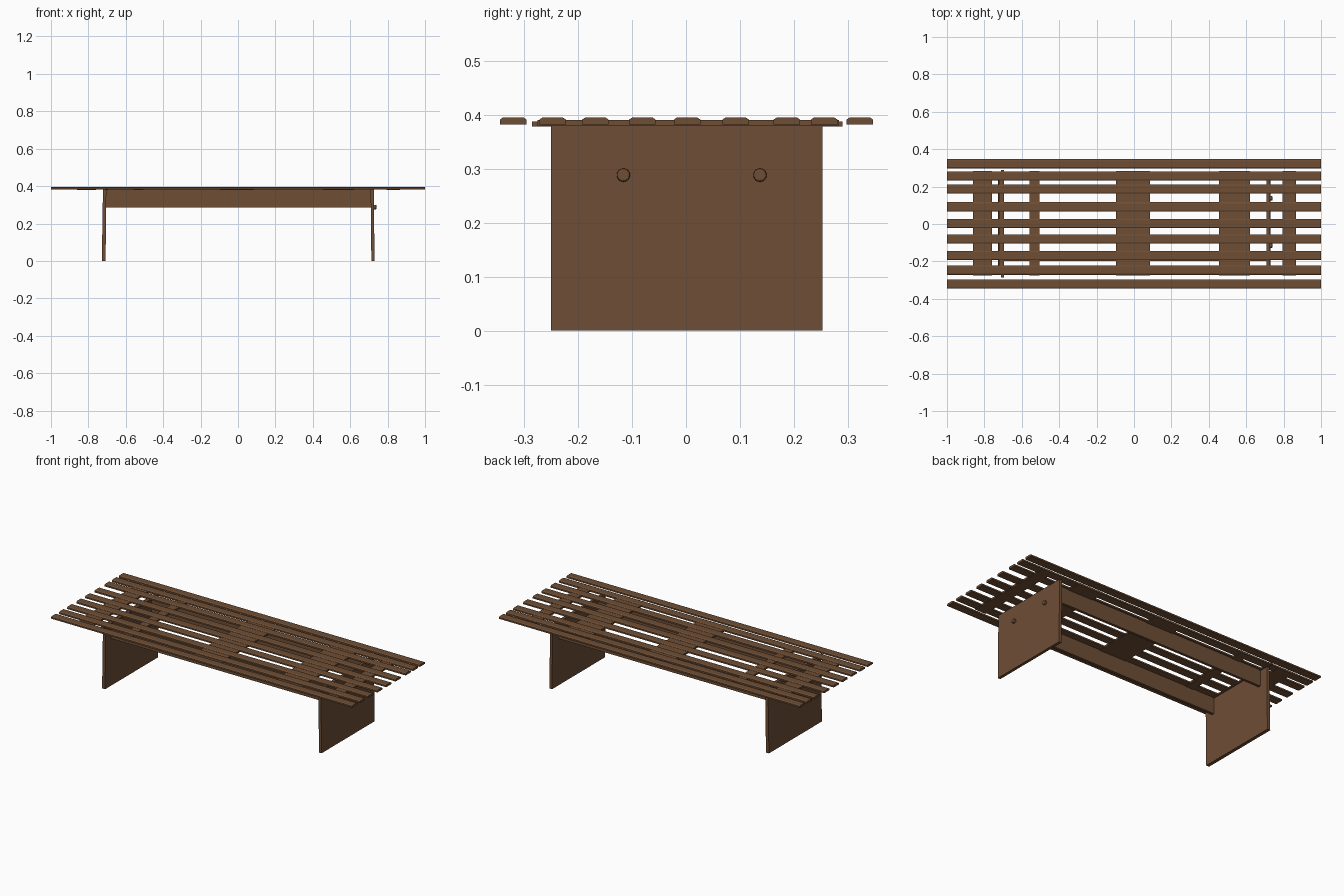
import bpy, bmesh, math

if "Cube" in bpy.data.objects:
    bpy.data.objects.remove(bpy.data.objects["Cube"])

wood = bpy.data.materials.new("brown_wood")
wood.diffuse_color = (0.156, 0.077, 0.036, 1)
wood.use_nodes = True
wood.node_tree.nodes["Principled BSDF"].inputs["Base Color"].default_value = wood.diffuse_color


def prism(name, profile, axis, a, b):
    """Extrude a 2D profile along x (profile = y,z) or along y (profile = x,z)."""
    bm = bmesh.new()
    place = (lambda p, t: (t, p[0], p[1])) if axis == "x" else (lambda p, t: (p[0], t, p[1]))
    ends = [[bm.verts.new(place(p, t)) for p in profile] for t in (a, b)]
    for ring in ends:
        bm.faces.new(ring)
    n = len(profile)
    for i in range(n):
        j = (i + 1) % n
        bm.faces.new((ends[0][i], ends[0][j], ends[1][j], ends[1][i]))
    bmesh.ops.recalc_face_normals(bm, faces=bm.faces)
    mesh = bpy.data.meshes.new(name)
    bm.to_mesh(mesh)
    bm.free()
    mesh.materials.append(wood)
    obj = bpy.data.objects.new(name, mesh)
    bpy.context.collection.objects.link(obj)
    return obj


def board(name, x0, x1, y0, y1, z0, z1):
    return prism(name, [(y0, z0), (y1, z0), (y1, z1), (y0, z1)], "x", x0, x1)


# Long top slats, with slightly chamfered upper edges
slat_y = (-0.32, -0.247, -0.168, -0.081, 0.002, 0.092, 0.187, 0.256, 0.322)
for i, y in enumerate(slat_y):
    w = 0.0245
    prism(f"top_slat_{i + 1}",
          [(y - w, 0.382), (y + w, 0.382), (y + w, 0.391),
           (y + w - 0.006, 0.395), (y - w + 0.006, 0.395), (y - w, 0.391)],
          "x", -1, 1)

# Cross boards of varying width set under the slats
for i, (x0, x1) in enumerate([(-0.86, -0.76), (-0.56, -0.505), (-0.095, 0.085),
                              (0.455, 0.62), (0.795, 0.865)]):
    board(f"cross_board_{i + 1}", x0, x1, -0.275, 0.283, 0.379, 0.39)

# Narrow cleat over the left leg
board("left_cleat", -0.712, -0.695, -0.285, 0.29, 0.378, 0.387)

# Slightly splayed leg panels
prism("left_leg_panel", [(-0.728, 0), (-0.708, 0), (-0.704, 0.383), (-0.722, 0.383)],
      "y", -0.25, 0.253)
prism("right_leg_panel", [(0.713, 0), (0.73, 0), (0.726, 0.383), (0.709, 0.383)],
      "y", -0.25, 0.253)

# Two deep rails between the leg panels
for name, y in (("front_rail", -0.19), ("back_rail", 0.192)):
    board(name, -0.71, 0.715, y - 0.008, y + 0.008, 0.285, 0.383)

# Bolt heads on the outside of the right leg
for i, y in enumerate((-0.116, 0.137)):
    bpy.ops.mesh.primitive_cylinder_add(vertices=10, radius=0.013, depth=0.016,
                                        location=(0.732, y, 0.288),
                                        rotation=(0, math.pi / 2, 0))
    bolt = bpy.context.object
    bolt.name = f"bolt_head_{i + 1}"
    bolt.data.materials.append(wood)
    bevel = bolt.modifiers.new("rounded_edge", "BEVEL")
    bevel.width = 0.004
    bevel.segments = 2
